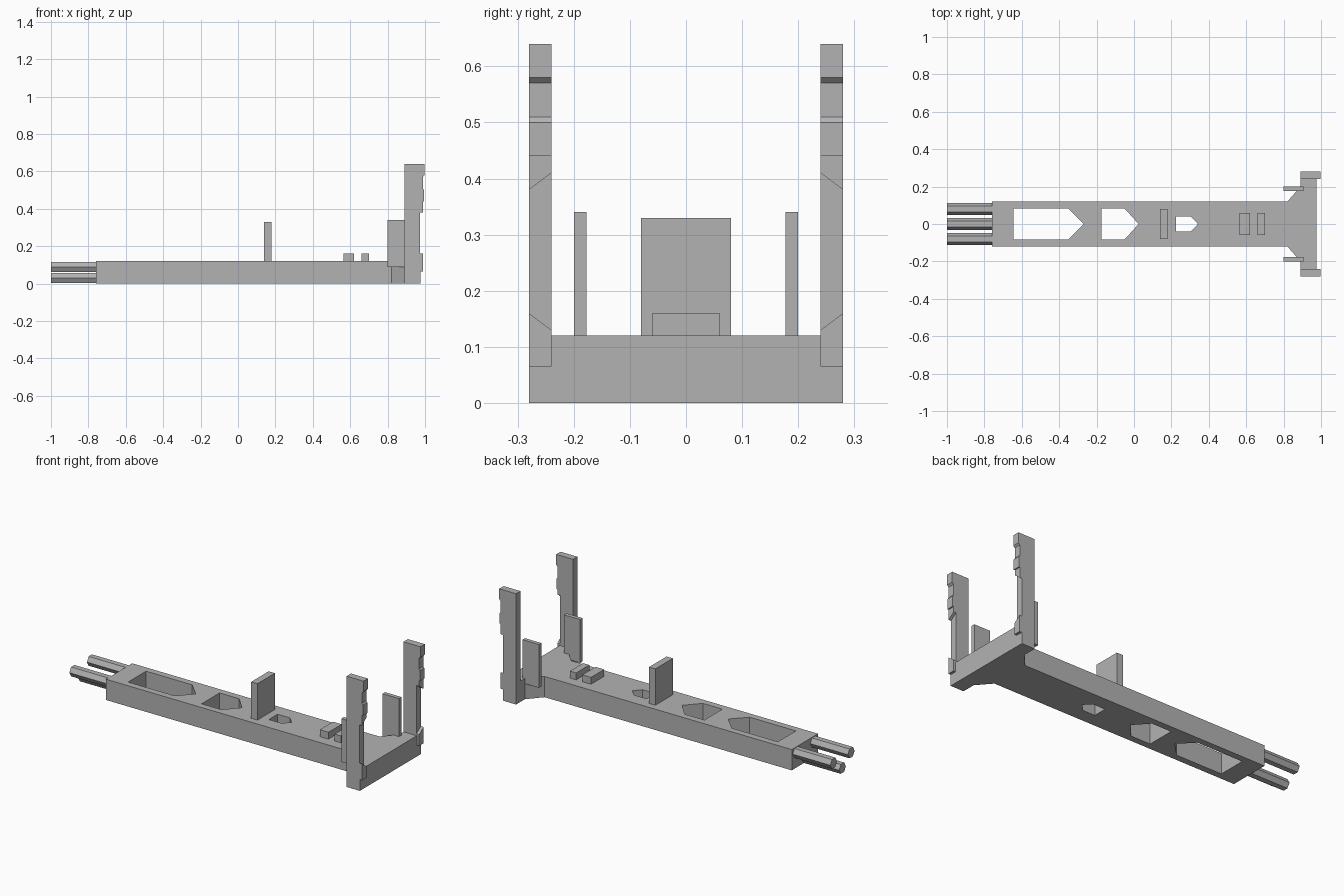
import bpy, bmesh, math

cube = bpy.data.objects.get("Cube")
if cube:
    bpy.data.objects.remove(cube, do_unlink=True)

grey = bpy.data.materials.new("plain_grey")
grey.use_nodes = True
colour = (0.45, 0.45, 0.45, 1)
grey.diffuse_color = colour
grey.node_tree.nodes["Principled BSDF"].inputs["Base Color"].default_value = colour


def loft(name, start, end):
    """Closed solid between two matching outlines."""
    bm = bmesh.new()
    a = [bm.verts.new(p) for p in start]
    b = [bm.verts.new(p) for p in end]
    bm.faces.new(a)
    bm.faces.new(b[::-1])
    n = len(a)
    for i in range(n):
        j = (i + 1) % n
        bm.faces.new((a[i], b[i], b[j], a[j]))
    bmesh.ops.recalc_face_normals(bm, faces=bm.faces[:])
    mesh = bpy.data.meshes.new(name)
    bm.to_mesh(mesh)
    bm.free()
    mesh.materials.append(grey)
    obj = bpy.data.objects.new(name, mesh)
    bpy.context.collection.objects.link(obj)
    return obj


def prism(name, outline, z0, z1):
    return loft(name, [(x, y, z0) for x, y in outline], [(x, y, z1) for x, y in outline])


def box(name, x0, x1, y0, y1, z0, z1):
    return prism(name, [(x0, y0), (x1, y0), (x1, y1), (x0, y1)], z0, z1)


# Beam with flared end and crossbar
half = [(-0.76, 0.12), (0.82, 0.12), (0.89, 0.20), (0.89, 0.28), (0.975, 0.28)]
beam = prism("beam", half + [(x, -y) for x, y in reversed(half)], 0, 0.12)

# Pointed openings through the beam: back, shoulder, tip, half width
for x0, x1, tip, w in [(-0.645, -0.35, -0.27, 0.082),
                       (-0.175, -0.05, 0.025, 0.082),
                       (0.225, 0.305, 0.342, 0.04)]:
    cutter = prism("opening_cutter", [(x0, -w), (x1, -w), (tip, 0), (x1, w), (x0, w)], -0.1, 0.2)
    mod = beam.modifiers.new("opening", "BOOLEAN")
    mod.object = cutter
    mod.operation = "DIFFERENCE"
    mod.solver = "EXACT"
    bpy.context.view_layer.objects.active = beam
    bpy.ops.object.modifier_apply(modifier=mod.name)
    bpy.data.objects.remove(cutter, do_unlink=True)

# Upright fin and two low blocks
box("fin", 0.14, 0.18, -0.08, 0.08, 0.12, 0.33)
box("wide_block", 0.565, 0.62, -0.06, 0.06, 0.12, 0.16)
box("narrow_block", 0.66, 0.70, -0.06, 0.06, 0.12, 0.16)


def post_profile(y, low, high):
    """Side outline of a post, with a recess between heights low and high."""
    front = [(0.975, 0), (0.975, 0.065), (0.99, 0.065), (0.99, low), (0.973, low),
             (0.973, high), (0.988, high), (0.988, 0.44), (0.995, 0.44), (0.995, 0.50),
             (0.988, 0.51), (0.988, 0.57), (0.998, 0.58), (0.998, 0.64)]
    return [(x, y, z) for x, z in [(0.89, 0)] + front + [(0.89, 0.64)]]


# Tall end posts and thin tabs, mirrored across the beam
for side, s in (("left_side", 1), ("right_side", -1)):
    loft("post_" + side, post_profile(s * 0.24, 0.13, 0.41), post_profile(s * 0.28, 0.16, 0.38))
    box("tab_" + side, 0.80, 0.905, s * 0.177, s * 0.20, 0.09, 0.34)

# Six-sided prongs at the other end
for name, y, z in [("prong_upper_back", 0.08, 0.09), ("prong_lower", 0, 0.031),
                   ("prong_upper_front", -0.08, 0.09)]:
    ring = [(y + 0.031 * math.cos(i * math.pi / 3), z + 0.031 * math.sin(i * math.pi / 3))
            for i in range(6)]
    loft(name, [(-1, a, b) for a, b in ring], [(-0.75, a, b) for a, b in ring])
